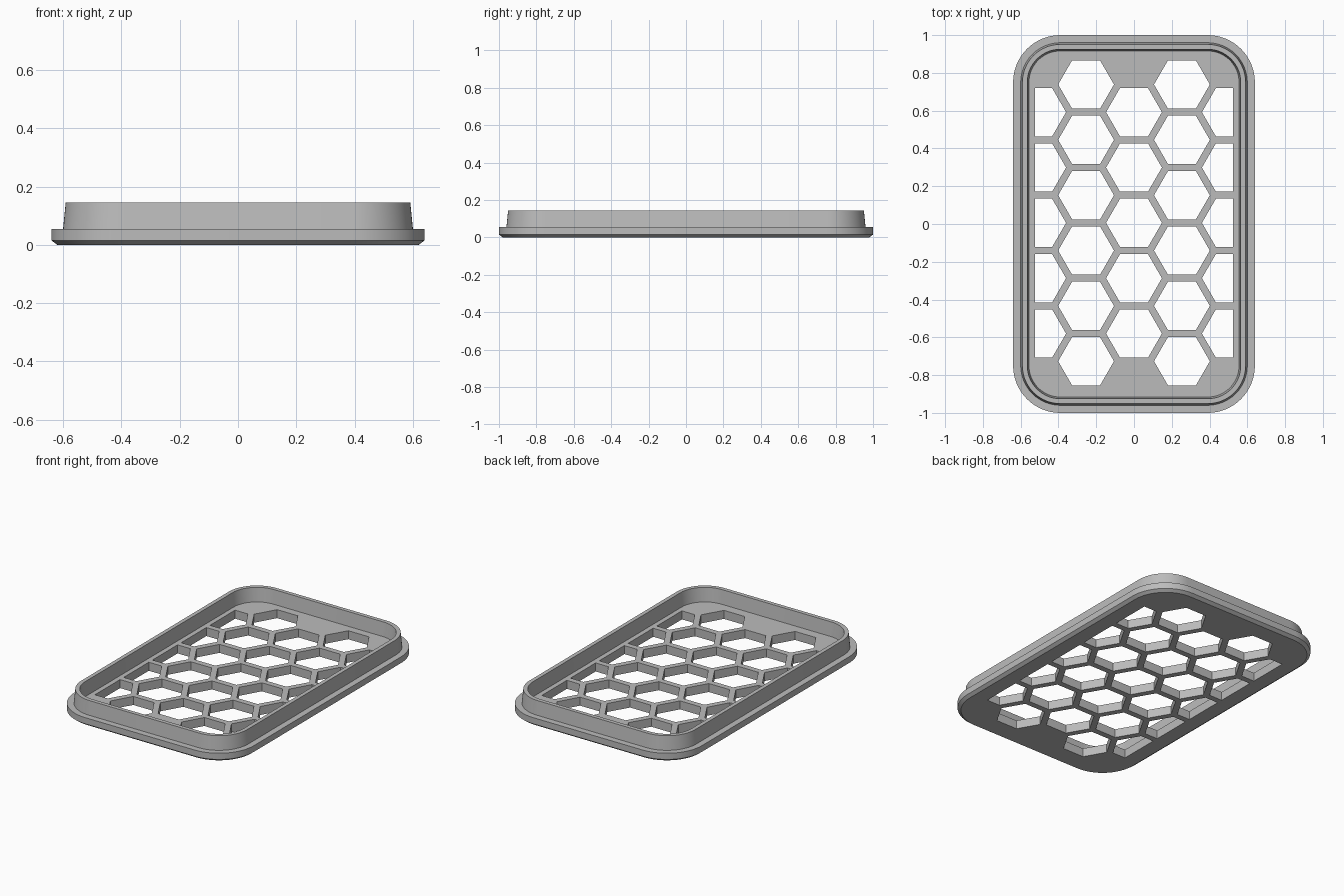
import bpy
import bmesh
from math import cos, sin, pi, radians

if "Cube" in bpy.data.objects:
    bpy.data.objects.remove(bpy.data.objects["Cube"], do_unlink=True)

HALF_X, HALF_Y, CORNER = 0.64, 1.0, 0.25   # outline of the flange
FLOOR, TOP = 0.055, 0.145                  # lattice surface and rim heights
PITCH, APOTHEM = 0.293, 0.128              # honeycomb spacing and cell size
SIDE_LIMIT = 0.525                         # outer cells are cut off here

grey = bpy.data.materials.new("light grey plastic")
grey.use_nodes = True
colour = (0.5, 0.5, 0.5, 1)
grey.diffuse_color = colour
grey.node_tree.nodes["Principled BSDF"].inputs["Base Color"].default_value = colour


def rounded_ring(bm, inset, z, steps=16):
    """Rounded rectangle outline, pulled inwards by inset."""
    r = CORNER - inset
    cx, cy = HALF_X - CORNER, HALF_Y - CORNER
    ring = []
    for quarter, (sx, sy) in enumerate([(1, 1), (-1, 1), (-1, -1), (1, -1)]):
        for i in range(steps + 1):
            a = (quarter + i / steps) * pi / 2
            ring.append(bm.verts.new((sx * cx + r * cos(a), sy * cy + r * sin(a), z)))
    return ring


def bridge(bm, low, high):
    n = len(low)
    for i in range(n):
        j = (i + 1) % n
        bm.faces.new((low[i], low[j], high[j], high[i]))


def finish(bm, name):
    bmesh.ops.recalc_face_normals(bm, faces=bm.faces)
    mesh = bpy.data.meshes.new(name)
    bm.to_mesh(mesh)
    bm.free()
    mesh.materials.append(grey)
    obj = bpy.data.objects.new(name, mesh)
    bpy.context.collection.objects.link(obj)
    return obj


# Tray: chamfered flange, tapered rim and recessed floor as one solid
bm = bmesh.new()
profile = [(0.02, 0), (0, 0.015), (0, FLOOR), (0.04, FLOOR),
           (0.049, TOP), (0.075, TOP), (0.084, FLOOR)]
rings = [rounded_ring(bm, inset, z) for inset, z in profile]
for low, high in zip(rings, rings[1:]):
    bridge(bm, low, high)
bm.faces.new(rings[0])
bm.faces.new(rings[-1])
tray = finish(bm, "honeycomb_tray")

# Honeycomb cutters: alternating columns of six and five cells
bm = bmesh.new()
radius = APOTHEM / cos(pi / 6)
for column in range(-2, 3):
    count = 6 if column % 2 else 5
    cx = column * PITCH * cos(pi / 6)
    for row in range(count):
        cy = 0.006 + (row - (count - 1) / 2) * PITCH
        loops = []
        for z in (-0.05, 0.1):
            loop = []
            for k in range(6):
                x = cx + radius * cos(k * pi / 3)
                x = max(-SIDE_LIMIT, min(SIDE_LIMIT, x))
                loop.append(bm.verts.new((x, cy + radius * sin(k * pi / 3), z)))
            loops.append(loop)
        bridge(bm, *loops)
        for loop in loops:
            bm.faces.new(loop)
cutter = finish(bm, "cell_cutter")
cutter.hide_render = True

# Cut the cells, then smooth only the rounded corners
cut = tray.modifiers.new("cells", "BOOLEAN")
cut.operation = "DIFFERENCE"
cut.solver = "EXACT"
cut.object = cutter
bpy.ops.object.select_all(action="DESELECT")
tray.select_set(True)
bpy.context.view_layer.objects.active = tray
bpy.ops.object.modifier_apply(modifier=cut.name)
bpy.data.objects.remove(cutter, do_unlink=True)
bpy.ops.object.shade_smooth_by_angle(angle=radians(30))
